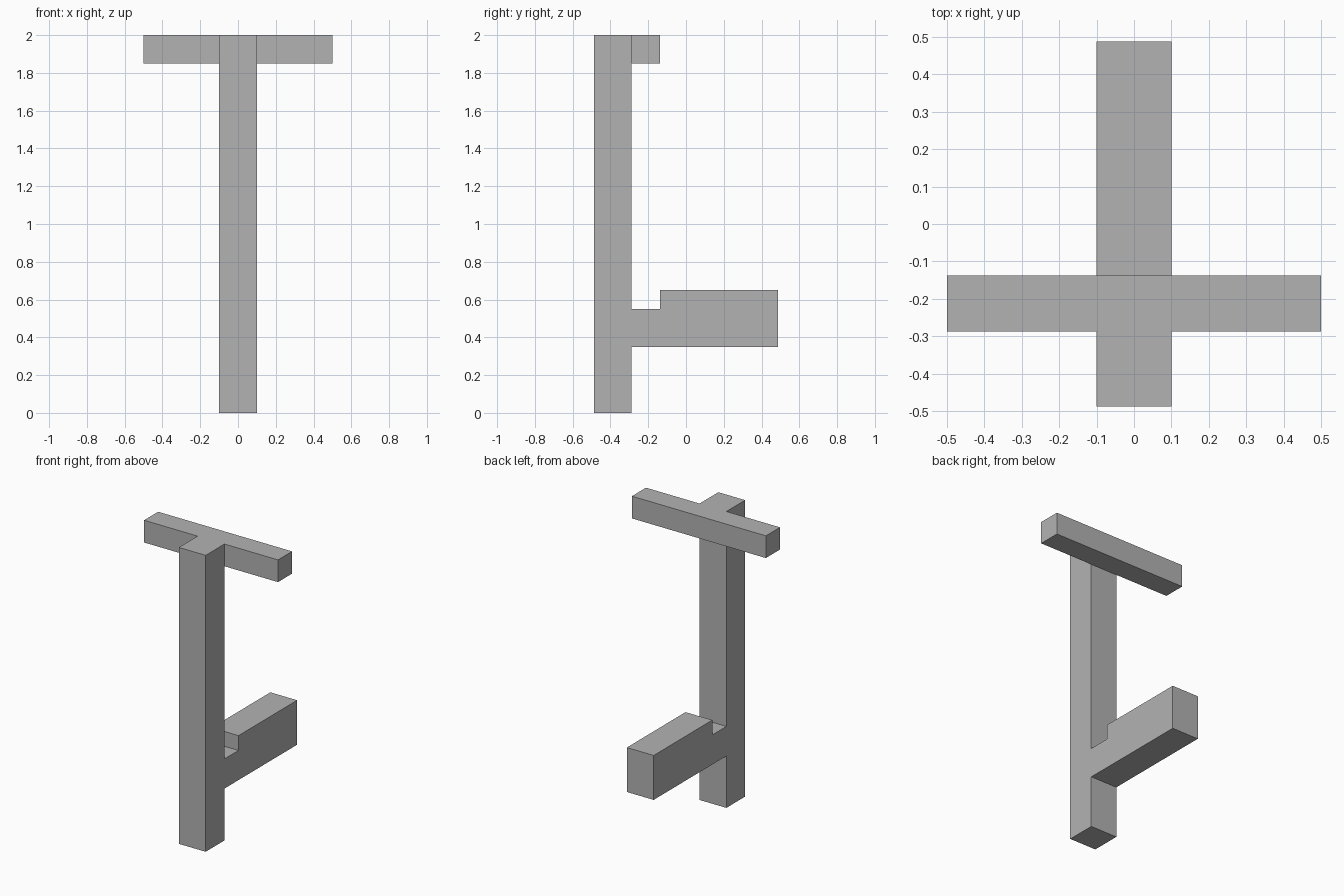
import bpy
import bmesh
from mathutils import Vector

cube = bpy.data.objects.get("Cube")
if cube:
    bpy.data.objects.remove(cube, do_unlink=True)

grey = bpy.data.materials.new("plain grey")
grey.use_nodes = True
colour = (0.45, 0.45, 0.45, 1)
grey.diffuse_color = colour
grey.node_tree.nodes["Principled BSDF"].inputs["Base Color"].default_value = colour


def extrude_side_profile(name, profile, half_width):
    """Extrude a (y, z) outline symmetrically along x."""
    bm = bmesh.new()
    face = bm.faces.new([bm.verts.new((-half_width, y, z)) for y, z in profile])
    result = bmesh.ops.extrude_face_region(bm, geom=[face])
    moved = [v for v in result["geom"] if isinstance(v, bmesh.types.BMVert)]
    bmesh.ops.translate(bm, verts=moved, vec=Vector((2 * half_width, 0, 0)))
    bmesh.ops.recalc_face_normals(bm, faces=bm.faces)
    mesh = bpy.data.meshes.new(name)
    bm.to_mesh(mesh)
    bm.free()
    mesh.materials.append(grey)
    obj = bpy.data.objects.new(name, mesh)
    bpy.context.collection.objects.link(obj)
    return obj


# Shared depth positions
front, post_back, bar_back, arm_end = -0.4875, -0.2875, -0.1375, 0.4875

# Upright post with the stepped arm growing out of its back
extrude_side_profile("post_and_arm", [
    (front, 0), (post_back, 0), (post_back, 0.35), (arm_end, 0.35),
    (arm_end, 0.65), (bar_back, 0.65), (bar_back, 0.55), (post_back, 0.55),
    (post_back, 2), (front, 2)], 0.1)

# Crossbar behind the top of the post
extrude_side_profile("crossbar", [
    (post_back, 1.85), (bar_back, 1.85), (bar_back, 2), (post_back, 2)], 0.5)
